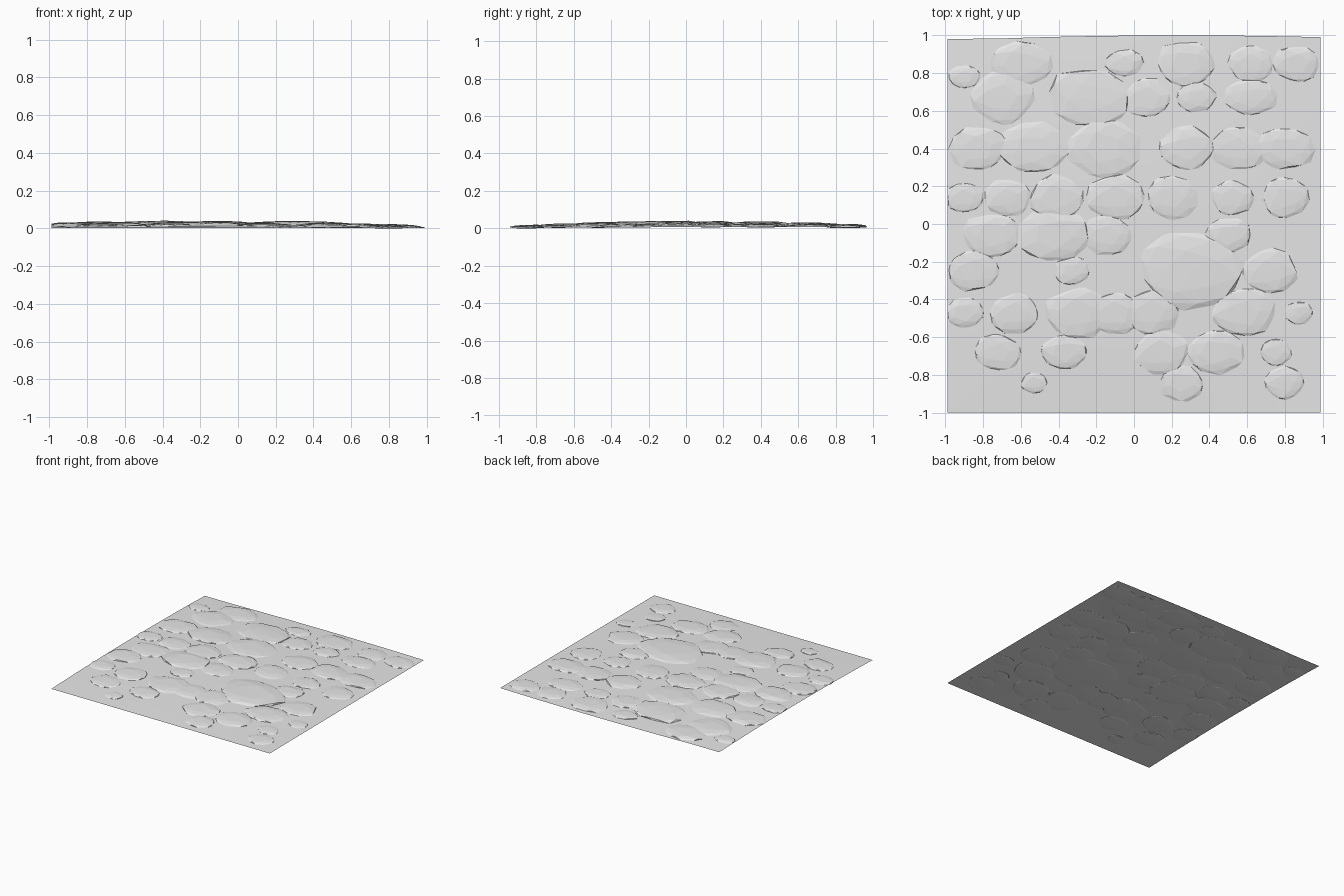
import bpy, bmesh, math, random
from mathutils import Vector, noise

random.seed(7)
cube = bpy.data.objects.get("Cube")
if cube:
    bpy.data.objects.remove(cube, do_unlink=True)

# One plain grey for the whole slab
grey = bpy.data.materials.new("stone grey")
grey.use_nodes = True
tone = (0.8, 0.8, 0.8, 1)
grey.diffuse_color = tone
grey.node_tree.nodes["Principled BSDF"].inputs["Base Color"].default_value = tone

HALF_X, HALF_Y = 0.988, 1.0


def ground_height(x, y):
    """Shallow mound, thin at the front edge and slightly raised on the left."""
    mound = max(0, 1 - (x + 0.15) ** 2 / 1.4) * max(0, 1 - y * y)
    left_rise = 0.006 * (1 - x) / 2 * (1 - y * y)
    back_rise = 0.003 * (1 + y) / 2
    return 0.003 + 0.019 * mound + left_rise + back_rise


def add_object(name, bm):
    mesh = bpy.data.meshes.new(name)
    bm.to_mesh(mesh)
    bm.free()
    mesh.materials.append(grey)
    obj = bpy.data.objects.new(name, mesh)
    bpy.context.collection.objects.link(obj)
    return obj


# Ground sheet with a slightly bowed back edge
bm = bmesh.new()
bmesh.ops.create_grid(bm, x_segments=16, y_segments=16, size=1)
for v in bm.verts:
    x, y = v.co.x * HALF_X, v.co.y * HALF_Y
    if y > 0.99:
        y -= 0.018 * min(1, abs(x - 0.25) ** 2)
    v.co = Vector((x, y, ground_height(x, y)))
for f in bm.faces:
    f.smooth = True
add_object("ground", bm)


def add_stone(name, x, y, r):
    """Flat-topped, faceted cobble sunk into the ground."""
    bm = bmesh.new()
    bmesh.ops.create_icosphere(bm, subdivisions=2, radius=1)
    turn = random.uniform(0, math.tau)
    stretch = random.uniform(0.76, 0.94)
    rise = 0.008 + 0.055 * r
    seed = Vector((x, y, r)) * 20
    base = ground_height(x, y) - 0.002
    for v in bm.verts:
        p = v.co.copy()
        p *= 1 + 0.22 * noise.noise(p * 1.3 + seed)
        c, s = math.cos(turn), math.sin(turn)
        p.x, p.y = c * p.x - s * p.y, s * p.x + c * p.y
        px = max(-HALF_X, min(HALF_X, x + p.x * r * 1.08))
        py = max(-0.98, min(0.97, y + p.y * r * stretch))
        top = min(p.z, 0.8 + 0.1 * p.y)
        follow = 0.6 * (ground_height(px, py) - ground_height(x, y))
        pz = base + follow + rise * top * (1 if top > 0 else 0.3)
        v.co = Vector((px, py, max(0, pz)))
    add_object(name, bm)


# Cobbles row by row, back to front: y, then (x, radius) pairs
rows = [
    (0.85, [(-0.6, 0.16), (-0.05, 0.1), (0.28, 0.15), (0.62, 0.12), (0.86, 0.12)]),
    (0.78, [(-0.9, 0.08)]),
    (0.67, [(-0.7, 0.16), (-0.24, 0.2), (0.07, 0.12), (0.33, 0.1), (0.62, 0.13)]),
    (0.4, [(-0.83, 0.15), (-0.54, 0.18), (-0.16, 0.18), (0.28, 0.14),
           (0.55, 0.14), (0.8, 0.15)]),
    (0.14, [(-0.9, 0.1), (-0.67, 0.12), (-0.41, 0.14), (-0.1, 0.15),
            (0.2, 0.13), (0.52, 0.11), (0.8, 0.12)]),
    (-0.06, [(-0.75, 0.15), (-0.43, 0.19), (-0.14, 0.12), (0.5, 0.12)]),
    (-0.25, [(-0.85, 0.13), (-0.33, 0.09), (0.3, 0.26), (0.72, 0.14)]),
    (-0.47, [(-0.9, 0.1), (-0.63, 0.12), (-0.3, 0.16), (-0.1, 0.13),
             (0.09, 0.13), (0.58, 0.16), (0.87, 0.07)]),
    (-0.68, [(-0.72, 0.12), (-0.37, 0.12), (0.14, 0.14), (0.43, 0.15), (0.75, 0.08)]),
    (-0.84, [(-0.53, 0.07), (0.25, 0.11), (0.8, 0.1)]),
]
number = 0
for y, stones in rows:
    for x, r in stones:
        number += 1
        add_stone(f"cobble_{number}", x, y, r)
